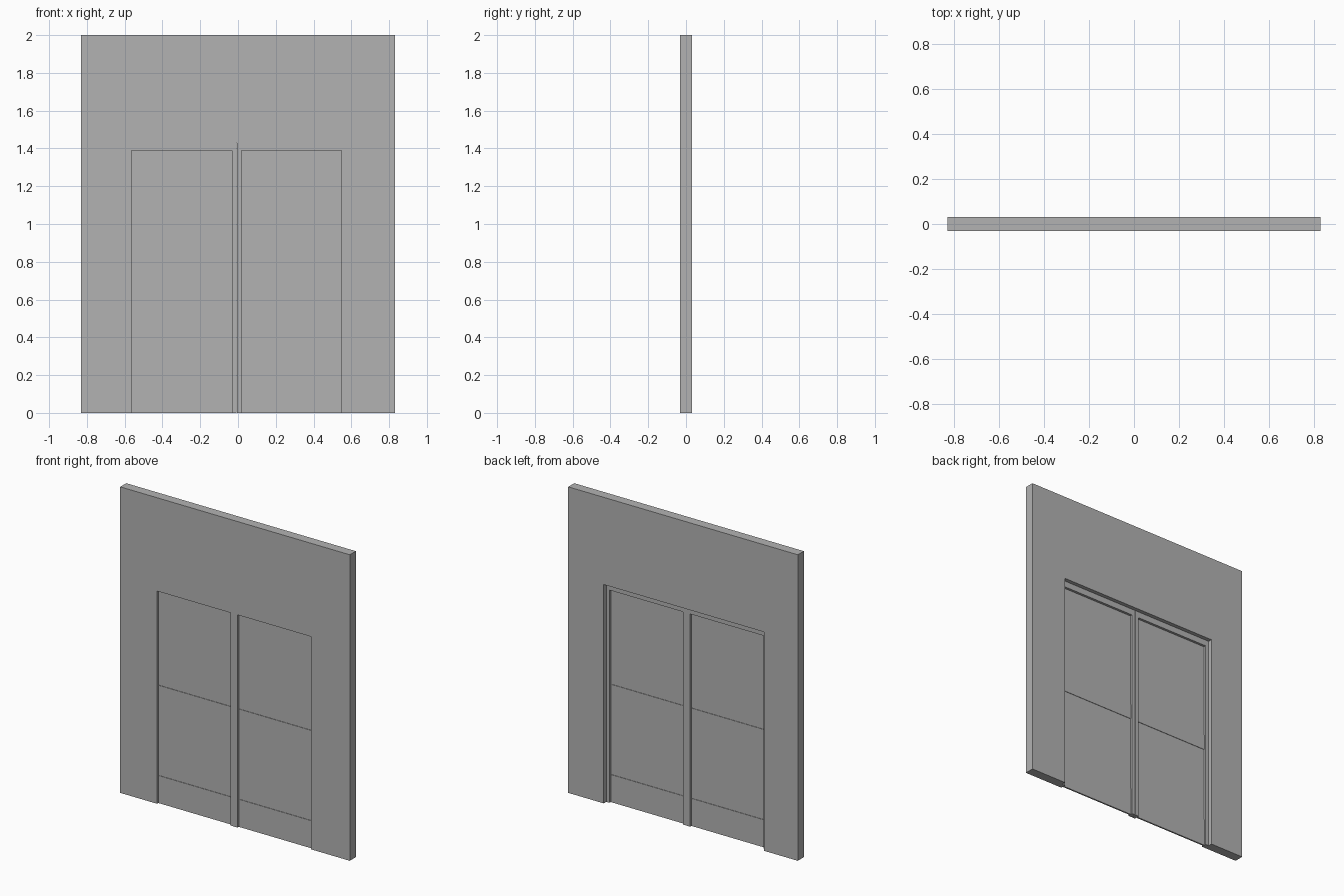
import bpy

cube = bpy.data.objects.get("Cube")
if cube:
    bpy.data.objects.remove(cube, do_unlink=True)

grey = bpy.data.materials.new("plain_grey")
grey.use_nodes = True
colour = (0.45, 0.45, 0.45, 1)
grey.diffuse_color = colour
grey.node_tree.nodes["Principled BSDF"].inputs["Base Color"].default_value = colour


def add_mesh(name, verts, faces):
    mesh = bpy.data.meshes.new(name)
    mesh.from_pydata(verts, [], faces)
    mesh.materials.append(grey)
    obj = bpy.data.objects.new(name, mesh)
    bpy.context.collection.objects.link(obj)
    return obj


def arch(name, outer, inner, y0, y1):
    """Upside-down U standing on the floor; outer and inner are (left, right, top)."""
    (a, b, t), (c, d, h) = outer, inner
    ring = [(a, 0), (a, t), (b, t), (b, 0), (d, 0), (d, h), (c, h), (c, 0)]
    n = len(ring)
    verts = [(x, y, z) for y in (y0, y1) for x, z in ring]
    # Two legs and a lintel on each side, joined by the rim
    caps = [(0, 7, 6, 1), (1, 6, 5, 2), (2, 5, 4, 3)]
    faces = caps + [tuple(i + n for i in reversed(f)) for f in caps]
    faces += [(i, (i + 1) % n, (i + 1) % n + n, i + n) for i in range(n)]
    return add_mesh(name, verts, faces)


def bar(name, x0, x1, y0, y1, z0, z1):
    verts = [(x, y, z) for z in (z0, z1) for y in (y0, y1) for x in (x0, x1)]
    faces = [(0, 2, 3, 1), (4, 5, 7, 6), (0, 1, 5, 4),
             (2, 6, 7, 3), (0, 4, 6, 2), (1, 3, 7, 5)]
    return add_mesh(name, verts, faces)


FRONT, BACK = -0.031, 0.031
FRAME_BACK = 0.005
LEAF_Y = -0.013
MID = -0.007          # the doorway sits slightly off centre
HEAD, CLEAR = 1.43, 1.39

# Wall with the full doorway opening
arch("wall", (-0.83, 0.83, 2.0), (MID - 0.58, MID + 0.58, HEAD), FRONT, BACK)

# Two door frames, flush with the front, side by side with a hairline gap
for side, sign in (("right", -1), ("left", 1)):
    outer = sorted((MID + sign * 0.0015, MID + sign * 0.58))
    inner = sorted((MID + sign * 0.026, MID + sign * 0.556))
    arch(side + "_door_frame", (*outer, HEAD), (*inner, CLEAR), FRONT, FRAME_BACK)

    # Thin recessed panel with slightly thicker rails
    bar(side + "_door_panel", *inner, LEAF_Y - 0.002, LEAF_Y + 0.002, 0, CLEAR)
    for rail, low, high in (("bottom", 0, 0.18), ("middle", 0.67, 0.77)):
        bar(f"{side}_door_{rail}_rail", *inner, LEAF_Y - 0.005, LEAF_Y + 0.005, low, high)
